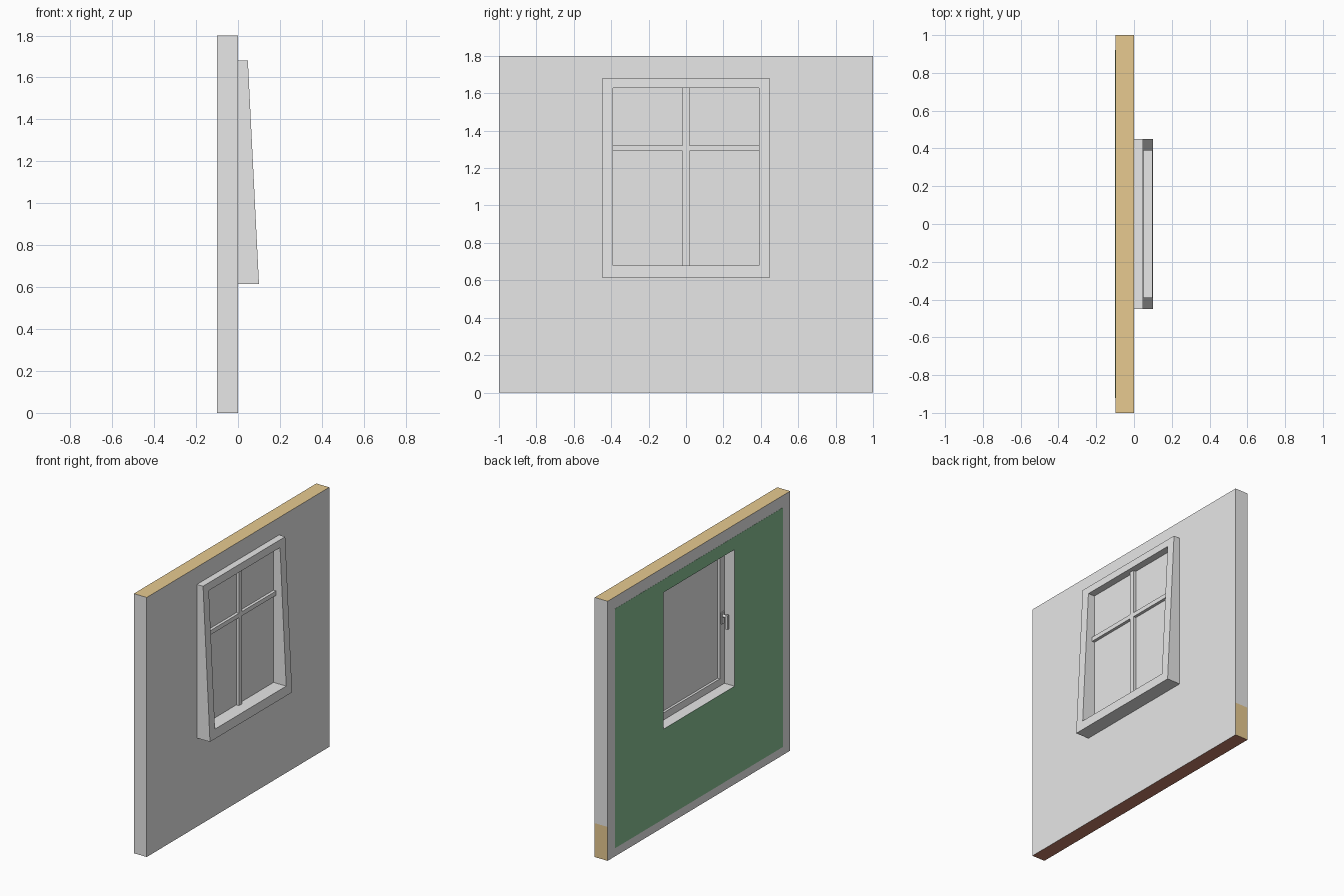
import bpy, bmesh, math
from mathutils import Matrix

if "Cube" in bpy.data.objects:
    bpy.data.objects.remove(bpy.data.objects["Cube"])


def material(name, rgb):
    m = bpy.data.materials.new(name)
    m.diffuse_color = (*rgb, 1)
    m.use_nodes = True
    m.node_tree.nodes["Principled BSDF"].inputs["Base Color"].default_value = m.diffuse_color
    return m


GREY = material("plain_grey", (0.8, 0.8, 0.8))
TAN = material("tan_wood", (0.8, 0.59, 0.28))
GREEN = material("muted_green", (0.25, 0.53, 0.30))
BROWN = material("red_brown", (0.54, 0.21, 0.14))


def finish(name, bm, *mats):
    bmesh.ops.recalc_face_normals(bm, faces=bm.faces)
    me = bpy.data.meshes.new(name)
    bm.to_mesh(me)
    bm.free()
    for m in mats:
        me.materials.append(m)
    ob = bpy.data.objects.new(name, me)
    bpy.context.collection.objects.link(ob)
    return ob


def ring(outer, inner, back, front):
    """Rectangular ring in the yz plane; rectangles are (y0, y1, z0, z1), front is a function of z."""
    bm = bmesh.new()
    loops = []
    for rect, fx in ((outer, lambda z: back), (outer, front), (inner, front), (inner, lambda z: back)):
        y0, y1, z0, z1 = rect
        loops.append([bm.verts.new((fx(z), y, z)) for y, z in ((y0, z0), (y1, z0), (y1, z1), (y0, z1))])
    for k in range(4):
        a, b = loops[k], loops[(k + 1) % 4]
        for i in range(4):
            j = (i + 1) % 4
            bm.faces.new((a[i], a[j], b[j], b[i]))
    return bm


def box(name, x, y, z, mat=GREY, tilt=0):
    bm = bmesh.new()
    bmesh.ops.create_cube(bm, size=1)
    bmesh.ops.scale(bm, verts=bm.verts, vec=(x[1] - x[0], y[1] - y[0], z[1] - z[0]))
    bmesh.ops.rotate(bm, verts=bm.verts, matrix=Matrix.Rotation(tilt, 3, 'X'))
    bmesh.ops.translate(bm, verts=bm.verts, vec=(sum(x) / 2, sum(y) / 2, sum(z) / 2))
    return finish(name, bm, mat)


HOLE = (-0.39, 0.39, 0.68, 1.628)

# wall with window opening: tan top and lower end patch, brown underside
bm = ring((-1, 1, 0, 1.8), HOLE, -0.099, lambda z: 0.0)
bmesh.ops.bisect_plane(bm, geom=bm.verts[:] + bm.edges[:] + bm.faces[:],
                       plane_co=(0, 0, 0.235), plane_no=(0, 0, 1))
for f in bm.faces:
    c = f.calc_center_median()
    if c.z > 1.79 or (c.y > 0.99 and c.z < 0.235):
        f.material_index = 1
    elif c.z < 0.01:
        f.material_index = 2
finish("wall", bm, GREY, TAN, BROWN)

# painted panel on the inner side of the wall
finish("inner_panel", ring((-0.92, 0.92, 0.057, 1.717), HOLE, -0.1, lambda z: -0.099), GREEN)

# outer frame with a sloping front
finish("outer_frame", ring((-0.45, 0.45, 0.615, 1.68), HOLE, 0.0,
                           lambda z: 0.1 - 0.053 * (z - 0.615) / 1.065), GREY)

# sash, glass and glazing bars
y0, y1, z0, z1 = HOLE
w = 0.05
finish("sash", ring(HOLE, (y0 + w, y1 - w, z0 + w, z1 - w), -0.022, lambda z: -0.005), GREY)
box("glass", (-0.005, 0), (y0, y1), (z0, z1))
box("vertical_bar", (0, 0.02), (-0.018, 0.018), (z0, z1))
for name, a, b in (("left_bar", y0, -0.018), ("right_bar", 0.018, y1)):
    box(name, (0, 0.02), (a, b), (1.29, 1.32))

# window handle on the inner side of the sash
hy = -0.365
box("handle_plate", (-0.03, -0.022), (hy - 0.014, hy + 0.014), (1.105, 1.185))
bm = bmesh.new()
bmesh.ops.create_cone(bm, cap_ends=True, segments=12, radius1=0.01, radius2=0.01, depth=0.035,
                      matrix=Matrix.Translation((-0.045, hy, 1.16)) @ Matrix.Rotation(math.pi / 2, 4, 'Y'))
finish("handle_spindle", bm, GREY)
box("handle_lever", (-0.068, -0.054), (hy - 0.009, hy + 0.009), (1.075, 1.172))
